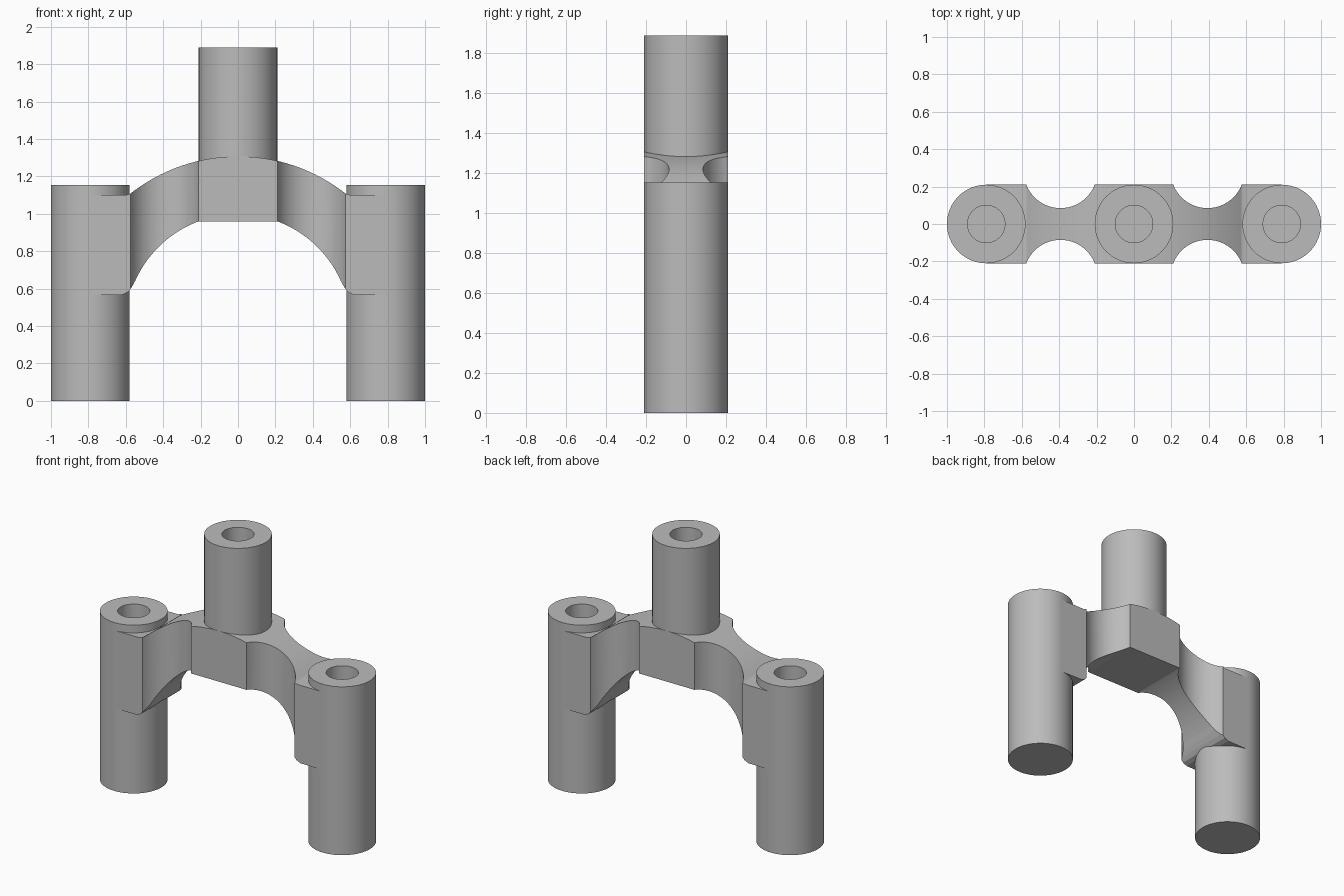
import bpy, bmesh
from math import sin, cos, pi, sqrt

default = bpy.data.objects.get("Cube")
if default:
    bpy.data.objects.remove(default)

R, BORE, SPREAD = 0.21, 0.1, 0.79      # tube radius, bore radius, tube spacing
SEGS = 64

grey = bpy.data.materials.new("plain grey")
grey.use_nodes = True
colour = (0.5, 0.5, 0.5, 1)
grey.diffuse_color = colour
grey.node_tree.nodes["Principled BSDF"].inputs["Base Color"].default_value = colour


def make_object(name, bm):
    bmesh.ops.recalc_face_normals(bm, faces=bm.faces)
    mesh = bpy.data.meshes.new(name)
    bm.to_mesh(mesh)
    bm.free()
    mesh.materials.append(grey)
    obj = bpy.data.objects.new(name, mesh)
    bpy.context.collection.objects.link(obj)
    return obj


def smooth(obj):
    bpy.ops.object.select_all(action='DESELECT')
    obj.select_set(True)
    bpy.context.view_layer.objects.active = obj
    bpy.ops.object.shade_smooth_by_angle(angle=pi / 9)


def tube(name, x, bottom, top, depth):
    """Upright cylinder with a blind bore in its top."""
    bm = bmesh.new()
    profile = [(R, bottom), (R, top), (BORE, top), (BORE, top - depth)]
    rings = [[bm.verts.new((x + r * cos(2 * pi * i / SEGS), r * sin(2 * pi * i / SEGS), z))
              for i in range(SEGS)] for r, z in profile]
    for a, b in zip(rings, rings[1:]):
        for i in range(SEGS):
            j = (i + 1) % SEGS
            bm.faces.new((a[i], a[j], b[j], b[i]))
    bm.faces.new(rings[0])
    bm.faces.new(rings[-1])
    smooth(make_object(name, bm))


def cut_cylinder(target, x, y, radius):
    """Subtract a tall upright cylinder from the target."""
    bm = bmesh.new()
    bmesh.ops.create_cone(bm, cap_ends=True, segments=96, radius1=radius, radius2=radius, depth=4)
    bmesh.ops.translate(bm, verts=bm.verts, vec=(x, y, 1))
    cutter = make_object("cutter", bm)
    cutter.hide_render = True
    mod = target.modifiers.new("cut", 'BOOLEAN')
    mod.operation, mod.solver, mod.object = 'DIFFERENCE', 'EXACT', cutter
    bpy.context.view_layer.objects.active = target
    bpy.ops.object.modifier_apply(modifier=mod.name)
    bpy.data.objects.remove(cutter)


def arc(x0, x1, centre_z, radius, n):
    xs = [x0 + (x1 - x0) * i / n for i in range(n + 1)]
    return [(x, centre_z + sqrt(radius ** 2 - x * x)) for x in xs]


# Tubes
tube("left_tube", SPREAD, 0, 1.153, 0.5)
tube("right_tube", -SPREAD, 0, 1.153, 0.5)
tube("centre_tube", 0, 1.0, 1.89, 0.5)

# Arched bridge: half profile, mirrored and extruded through the depth
top = arc(0, 0.55, 0.377, 0.93, 20) + [(0.575, 1.108), (0.6, 1.1), (SPREAD, 1.1)]
under = arc(R, 0.55, 0.396, 0.602, 20) + [(0.57, 0.605), (0.59, 0.58), (0.62, 0.567), (SPREAD, 0.565)]
half = top + under[::-1]
outline = half + [(-x, z) for x, z in half[:0:-1]]
bm = bmesh.new()
face = bm.faces.new([bm.verts.new((x, -R, z)) for x, z in outline])
grown = bmesh.ops.extrude_face_region(bm, geom=[face])["geom"]
bmesh.ops.translate(bm, verts=[v for v in grown if isinstance(v, bmesh.types.BMVert)],
                    vec=(0, 2 * R, 0))
bridge = make_object("bridge", bm)

# Waist scallops on both arms, and clearance inside the side tubes
for side in (-1, 1):
    for face_y in (-1, 1):
        cut_cylinder(bridge, side * 0.393, face_y * 0.281, 0.196)
    cut_cylinder(bridge, side * SPREAD, 0, 0.16)
smooth(bridge)
